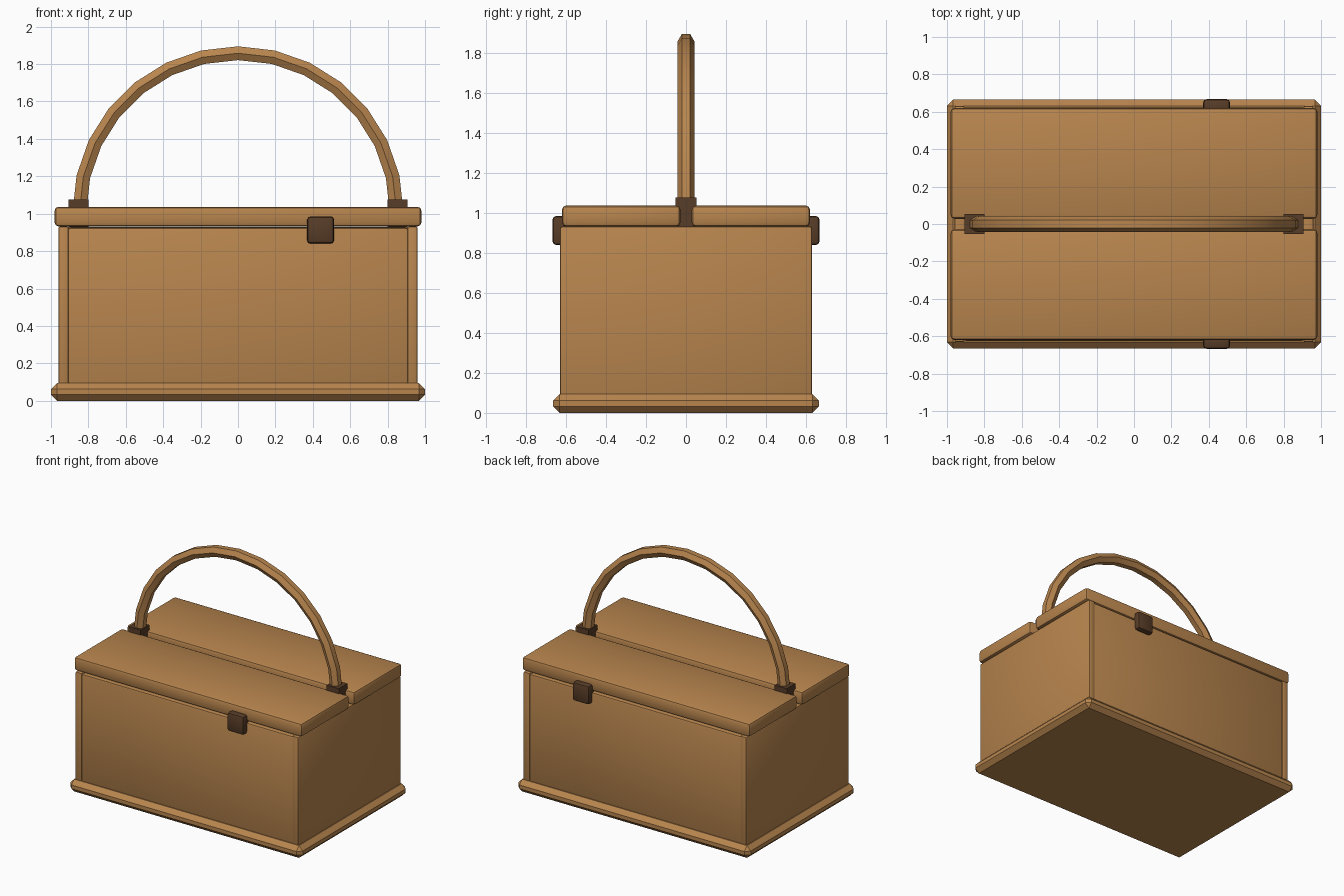
import bpy, bmesh, math

if "Cube" in bpy.data.objects:
    bpy.data.objects.remove(bpy.data.objects["Cube"])

def material(name, rgb):
    m = bpy.data.materials.new(name)
    m.diffuse_color = (*rgb, 1)
    m.use_nodes = True
    m.node_tree.nodes["Principled BSDF"].inputs["Base Color"].default_value = m.diffuse_color
    return m

TAN = material("tan_wicker", (0.48, 0.235, 0.076))
DARK = material("dark_leather", (0.095, 0.045, 0.020))

def finish(bm, name, mat, smooth=True):
    me = bpy.data.meshes.new(name)
    bmesh.ops.recalc_face_normals(bm, faces=bm.faces)
    bm.to_mesh(me)
    bm.free()
    me.materials.append(mat)
    ob = bpy.data.objects.new(name, me)
    bpy.context.collection.objects.link(ob)
    if smooth:
        bpy.ops.object.select_all(action='DESELECT')
        ob.select_set(True)
        bpy.context.view_layer.objects.active = ob
        bpy.ops.object.shade_smooth_by_angle(angle=math.radians(32))
    return ob

def box(name, x, y, z, mat, bevel=0.0, seg=1):
    """Box from (min, max) ranges with bevelled edges."""
    bm = bmesh.new()
    bmesh.ops.create_cube(bm, size=1)
    for v in bm.verts:
        for i, (a, b) in enumerate((x, y, z)):
            v.co[i] = a if v.co[i] < 0 else b
    if bevel:
        bmesh.ops.bevel(bm, geom=bm.edges[:], offset=bevel, segments=seg,
                        profile=0.5, affect='EDGES')
    return finish(bm, name, mat)

def side(s, a, b):
    return (a, b) if s > 0 else (-b, -a)

# base plinth with chamfered edges
box("base", (-1, 1), (-0.665, 0.665), (0, 0.095), TAN, 0.033)

# centre bar between the lids
box("centre_bar", (-0.95, 0.95), (-0.08, 0.08), (0.85, 0.93), TAN, 0.008)

for s, lr, fb in ((-1, "left", "front"), (1, "right", "back")):
    # walls
    box(lr + "_wall", side(s, 0.905, 0.96), (-0.63, 0.63), (0.05, 0.932), TAN, 0.01, 2)
    box(fb + "_wall", (-0.91, 0.91), side(s, 0.56, 0.625), (0.05, 0.925), TAN, 0.014, 2)
    # lid flap and its latch
    box(fb + "_lid", (-0.98, 0.98), side(s, 0.028, 0.62), (0.932, 1.037), TAN, 0.02, 2)
    box(fb + "_latch", (0.37, 0.513), side(s, 0.59, 0.667), (0.84, 0.985), DARK, 0.017, 2)
    # handle mount
    box(lr + "_handle_mount", side(s, 0.80, 0.905), (-0.053, 0.053), (0.92, 1.077), DARK)

# arched handle: hexagonal section swept along a half circle
bm = bmesh.new()
R, r, cz, N = 0.848, 0.0425, 1.01, 14
rings = []
for i in range(N + 1):
    t = math.pi * i / N
    ring = []
    for k in range(6):
        a = math.tau * k / 6
        d = R + r * math.sin(a)
        ring.append(bm.verts.new((d * math.cos(t), r * math.cos(a), cz + d * math.sin(t))))
    rings.append(ring)
for p, q in zip(rings, rings[1:]):
    for k in range(6):
        bm.faces.new((p[k], p[(k + 1) % 6], q[(k + 1) % 6], q[k]))
bm.faces.new(rings[0])
bm.faces.new(rings[-1])
finish(bm, "handle", TAN)
